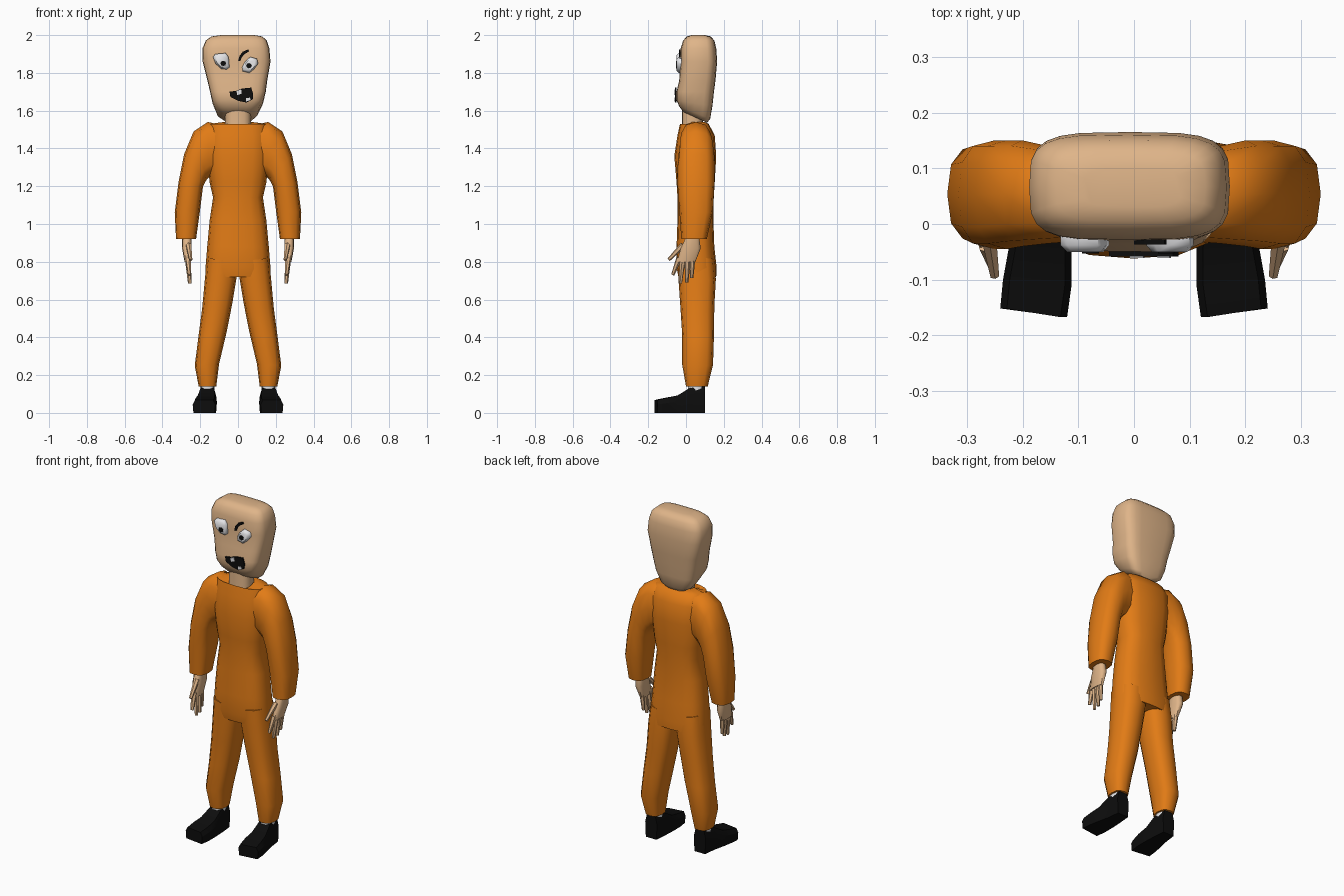
import bpy, bmesh, math
from mathutils import Vector


def colour(name, rgb):
    m = bpy.data.materials.new(name)
    m.diffuse_color = (*rgb, 1)
    return m


SKIN = colour("skin", (0.74, 0.46, 0.25))
ORANGE = colour("orange_cloth", (0.76, 0.2, 0.008))
BLACK = colour("black", (0.004, 0.004, 0.004))
WHITE = colour("white", (0.8, 0.8, 0.82))


def finish(name, bm, mat, mirror=False, angle=50):
    bmesh.ops.recalc_face_normals(bm, faces=bm.faces)
    me = bpy.data.meshes.new(name)
    bm.to_mesh(me)
    bm.free()
    me.materials.append(mat)
    ob = bpy.data.objects.new(name, me)
    bpy.context.collection.objects.link(ob)
    if mirror:
        ob.modifiers.new("mirror", 'MIRROR').use_mirror_merge = False
    if angle:
        bpy.ops.object.select_all(action='DESELECT')
        ob.select_set(True)
        bpy.context.view_layer.objects.active = ob
        bpy.ops.object.shade_smooth_by_angle(angle=math.radians(angle))
    return ob


def ring(a, b, y0, y1, n=16, power=0.75, slope=0.0, top=9.0):
    """Rounded section from (x, z) point a to b, with depth y0..y1."""
    pts = []
    for i in range(n):
        t = 2 * math.pi * i / n
        c, s = math.cos(t), math.sin(t)
        u = 0.5 + 0.5 * math.copysign(abs(c) ** power, c)
        v = 0.5 * math.copysign(abs(s) ** power, s)
        z = a[1] + (b[1] - a[1]) * u + slope * v * (y1 - y0)
        pts.append((a[0] + (b[0] - a[0]) * u, (y0 + y1) / 2 + v * (y1 - y0), min(z, top)))
    return pts


def loft(bm, rings):
    loops = [[bm.verts.new(p) for p in r] for r in rings]
    n = len(loops[0])
    for p, q in zip(loops, loops[1:]):
        for i in range(n):
            bm.faces.new((p[i], p[(i + 1) % n], q[(i + 1) % n], q[i]))
    bm.faces.new(loops[0])
    bm.faces.new(loops[-1])
    return bm


def plate(name, outline, back, front, mat, inset=1.0, angle=50):
    """Thin shape on the face from an (x, z) outline."""
    cx = sum(p[0] for p in outline) / len(outline)
    cz = sum(p[1] for p in outline) / len(outline)
    rows = [(back, 1.0), (front, 1.0)]
    if inset < 1:
        rows = [(back, 1.0), (back * 0.4 + front * 0.6, 1.0), (front, inset)]
    rings = [[(cx + (x - cx) * k, y, cz + (z - cz) * k) for x, z in outline] for y, k in rows]
    return finish(name, loft(bmesh.new(), rings), mat, angle=angle)


# suit torso: (z, half width, front, back)
body = [(0.72, 0.172, -0.04, 0.16), (0.77, 0.172, -0.05, 0.162), (0.88, 0.163, -0.05, 0.15),
        (1.02, 0.15, -0.045, 0.145), (1.14, 0.132, -0.045, 0.147), (1.22, 0.15, -0.05, 0.152),
        (1.36, 0.165, -0.062, 0.16), (1.47, 0.165, -0.045, 0.152), (1.53, 0.15, -0.032, 0.12)]
rings = [ring((-w, z), (w, z), f, b) for z, w, f, b in body]
rings.append(ring((-0.075, 1.54), (0.075, 1.54), -0.034, 0.1, slope=0.6, top=1.54))
finish("suit_torso", loft(bmesh.new(), rings), ORANGE, angle=60)

# sleeves: inner point, outer point, front, back
sleeve = [((0.09, 1.28), (0.09, 1.525), -0.03, 0.13), ((0.15, 1.25), (0.16, 1.54), -0.035, 0.14),
          ((0.165, 1.235), (0.235, 1.49), -0.04, 0.15), ((0.172, 1.225), (0.285, 1.37), -0.045, 0.15),
          ((0.185, 1.2), (0.315, 1.22), -0.045, 0.15), ((0.2, 1.08), (0.335, 1.06), -0.035, 0.143),
          ((0.222, 0.92), (0.328, 0.92), -0.025, 0.11)]
finish("suit_sleeve", loft(bmesh.new(), [ring(*s, n=12) for s in sleeve]), ORANGE, True, 60)

# trouser legs
leg = [((0.0, 0.8), (0.165, 0.82), -0.045, 0.15), ((0.008, 0.715), (0.176, 0.70), -0.04, 0.158),
       ((0.03, 0.58), (0.19, 0.55), -0.03, 0.15), ((0.062, 0.42), (0.21, 0.4), -0.02, 0.148),
       ((0.1, 0.26), (0.229, 0.25), -0.02, 0.143), ((0.115, 0.14), (0.208, 0.14), 0.0, 0.115)]
finish("trouser_leg", loft(bmesh.new(), [ring(*s, n=12) for s in leg]), ORANGE, True, 60)

# socks and shoes
sock = [ring((0.125, z), (0.198, z), 0.01, 0.095, n=10) for z in (0.11, 0.155)]
finish("sock", loft(bmesh.new(), sock), WHITE, True)
shoe = []
for y, x0, x1, h, skew in [(0.1, 0.122, 0.2, 0.14, 0), (0.02, 0.115, 0.21, 0.132, 0),
                           (-0.045, 0.112, 0.225, 0.092, 0), (-0.11, 0.112, 0.235, 0.08, 0.01),
                           (-0.167, 0.12, 0.24, 0.068, 0.015)]:
    shoe.append([(x0 + 0.004, y, 0), (x1 - 0.004, y + skew, 0), (x1, y + skew, h * 0.65),
                 (x1 - 0.012, y + skew, h), (x0 + 0.012, y, h), (x0, y, h * 0.65)])
finish("shoe", loft(bmesh.new(), shoe), BLACK, True, 25)

# hands: palm plus four fingers and a thumb
bm = loft(bmesh.new(), [ring((0.245, 0.935), (0.298, 0.935), 0.0, 0.07, n=10),
                        ring((0.245, 0.87), (0.296, 0.87), -0.03, 0.08, n=10),
                        ring((0.25, 0.795), (0.283, 0.8), -0.05, 0.05, n=10)])
for p, q in [((0.265, -0.036, 0.82), (0.256, -0.07, 0.73)), ((0.265, -0.018, 0.81), (0.255, -0.03, 0.685)),
             ((0.266, 0.008, 0.81), (0.257, 0.004, 0.69)), ((0.267, 0.034, 0.82), (0.26, 0.03, 0.715)),
             ((0.262, -0.015, 0.89), (0.25, -0.092, 0.81))]:
    p, q = Vector(p), Vector(q)
    m = (q - p).to_track_quat('Z', 'Y').to_matrix().to_4x4()
    m.translation = (p + q) / 2
    bmesh.ops.create_cone(bm, cap_ends=True, segments=6, radius1=0.016, radius2=0.009,
                          depth=(q - p).length, matrix=m)
finish("hand", bm, SKIN, True)

# neck and head: (z, left, right, front, back, slope)
neck = [ring((-0.068, z), (0.068, z), f, 0.09) for z, f in ((1.47, -0.025), (1.53, -0.022), (1.64, -0.02))]
finish("neck", loft(bmesh.new(), neck), SKIN)
skull = [(1.565, -0.075, 0.075, -0.015, 0.112, -0.45), (1.59, -0.11, 0.103, -0.036, 0.128, -0.4),
         (1.64, -0.135, 0.133, -0.05, 0.14, -0.15), (1.7, -0.148, 0.147, -0.05, 0.148, 0),
         (1.76, -0.162, 0.155, -0.036, 0.156, 0), (1.86, -0.187, 0.172, -0.03, 0.165, 0),
         (1.93, -0.188, 0.166, -0.028, 0.16, 0), (1.972, -0.17, 0.152, -0.015, 0.15, 0),
         (1.993, -0.14, 0.128, 0.005, 0.13, 0), (2.0, -0.09, 0.085, 0.03, 0.1, 0)]
finish("head", loft(bmesh.new(), [ring((l, z), (r, z), f, b, 24, 0.52, s)
                                  for z, l, r, f, b, s in skull]), SKIN, angle=70)

# eyes and pupils
plate("left_eye", [(-0.132, 1.885), (-0.12, 1.9), (-0.065, 1.905), (-0.05, 1.885), (-0.045, 1.83),
                   (-0.06, 1.818), (-0.09, 1.822), (-0.12, 1.85)], -0.02, -0.05, WHITE, 0.75)
plate("right_eye", [(0.022, 1.83), (0.025, 1.808), (0.06, 1.8), (0.085, 1.82), (0.107, 1.85),
                    (0.1, 1.875), (0.065, 1.885), (0.037, 1.86)], -0.02, -0.05, WHITE, 0.75)
for name, x, z in (("left_pupil", -0.078, 1.85), ("right_pupil", 0.058, 1.838)):
    plate(name, [(x + 0.015 * math.cos(t * math.pi / 4), z + 0.014 * math.sin(t * math.pi / 4))
                 for t in range(8)], -0.046, -0.053, BLACK)

# eyebrow
plate("eyebrow", [(0.0, 1.862), (0.008, 1.89), (0.025, 1.912), (0.055, 1.925), (0.058, 1.913),
                  (0.035, 1.9), (0.02, 1.882), (0.012, 1.862)], -0.028, -0.037, BLACK)

# mouth and teeth
plate("mouth", [(-0.045, 1.7), (-0.01, 1.705), (0.02, 1.717), (0.07, 1.722), (0.08, 1.69), (0.078, 1.66),
                (0.045, 1.643), (0.0, 1.652), (-0.04, 1.672)], -0.049, -0.058, BLACK)
plate("upper_tooth", [(-0.008, 1.704), (0.017, 1.713), (0.019, 1.69), (-0.004, 1.682)], -0.056, -0.061, WHITE)
plate("lower_tooth", [(0.042, 1.648), (0.066, 1.656), (0.064, 1.669), (0.042, 1.666)], -0.056, -0.061, WHITE)
